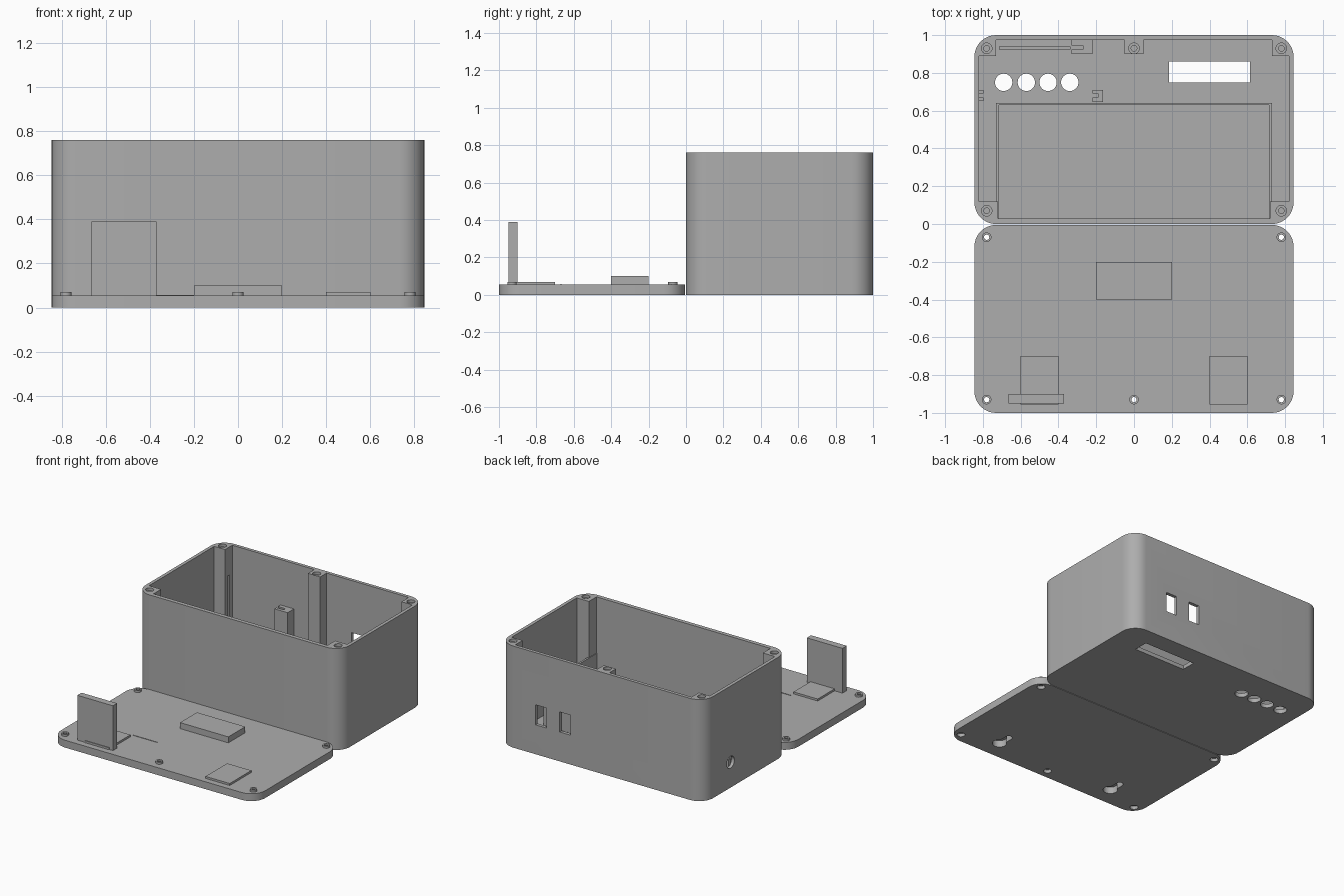
import bpy, bmesh, math
from mathutils import Matrix

if "Cube" in bpy.data.objects:
    bpy.data.objects.remove(bpy.data.objects["Cube"])

grey = bpy.data.materials.new("grey plastic")
grey.diffuse_color = (0.42, 0.42, 0.42, 1)
grey.use_nodes = True
grey.node_tree.nodes["Principled BSDF"].inputs["Base Color"].default_value = grey.diffuse_color


def prism(name, pts, z0, z1):
    """Extrude a flat outline from z0 to z1."""
    bm = bmesh.new()
    face = bm.faces.new([bm.verts.new((x, y, z0)) for x, y in pts])
    ext = bmesh.ops.extrude_face_region(bm, geom=[face])
    for v in ext["geom"]:
        if isinstance(v, bmesh.types.BMVert):
            v.co.z = z1
    bmesh.ops.recalc_face_normals(bm, faces=bm.faces)
    me = bpy.data.meshes.new(name)
    bm.to_mesh(me)
    bm.free()
    me.materials.append(grey)
    ob = bpy.data.objects.new(name, me)
    bpy.context.collection.objects.link(ob)
    return ob


def box(name, x0, x1, y0, y1, z0, z1):
    return prism(name, [(x0, y0), (x1, y0), (x1, y1), (x0, y1)], z0, z1)


def arc(cx, cy, r, a0, a1, n):
    return [(cx + r * math.cos(math.radians(a0 + (a1 - a0) * i / n)),
             cy + r * math.sin(math.radians(a0 + (a1 - a0) * i / n))) for i in range(n + 1)]


def disc(name, x, y, r, z0, z1, n=24):
    return prism(name, arc(x, y, r, 0, 360, n)[:-1], z0, z1)


def rounded(x, y0, y1, r):
    pts = []
    for cx, cy, a in ((x - r, y1 - r, 0), (r - x, y1 - r, 90),
                      (r - x, y0 + r, 180), (x - r, y0 + r, 270)):
        pts += arc(cx, cy, r, a, a + 90, 10)
    return pts


def cut(ob, *cutters, operation='DIFFERENCE'):
    bpy.context.view_layer.objects.active = ob
    for c in cutters:
        m = ob.modifiers.new("cut", 'BOOLEAN')
        m.operation, m.solver, m.object = operation, 'EXACT', c
        bpy.ops.object.modifier_apply(modifier=m.name)
        bpy.data.objects.remove(c)


H, FLOOR, LID = 0.76, 0.03, 0.055
screws = [(-0.78, 0.07), (0.78, 0.07), (-0.78, 0.93), (0.78, 0.93), (0, 0.93)]

# Case: rounded shell whose cavity outline leaves the screw posts standing
case = prism("case", rounded(0.845, 0.0, 1.0, 0.115), 0, H)
cavity = [(-0.72, 0.03), (0.72, 0.03), (0.72, 0.12), (0.82, 0.12), (0.82, 0.89),
          (0.73, 0.89), (0.73, 0.975), (0.05, 0.975), (0.05, 0.9), (-0.05, 0.9),
          (-0.05, 0.975), (-0.73, 0.975), (-0.73, 0.89), (-0.82, 0.89),
          (-0.82, 0.12), (-0.72, 0.12)]
cut(case, prism("cavity_cutter", cavity, FLOOR, H + 0.1))

# Screw holes with a recess for the lid bosses
for x, y in screws:
    cut(case, disc("pilot_cutter", x, y, 0.015, 0.4, H + 0.1),
        disc("recess_cutter", x, y, 0.028, H - 0.02, H + 0.1))

# Display window and four button holes in the floor
cut(case, box("window_cutter", 0.185, 0.615, 0.75, 0.86, -0.1, 0.1))
for x in (-0.69, -0.57, -0.455, -0.34):
    cut(case, disc("button_cutter", x, 0.75, 0.046, -0.1, 0.1, 32))

# Two socket openings in the back wall
for x in (0.3, 0.5):
    cut(case, box("socket_cutter", x - 0.045, x + 0.045, 0.96, 1.1, 0.22, 0.37))

# Round cable hole in the left wall
hole = disc("cable_cutter", 0, 0, 0.045, -0.1, 0.1)
hole.data.transform(Matrix.Translation((-0.845, 0.68, 0.19)) @ Matrix.Rotation(math.pi / 2, 4, 'Y'))
cut(case, hole)

# Slot in the back left post for a circuit board
cut(case, box("slot_cutter", -0.75, -0.72, 0.925, 0.945, FLOOR, 0.55))

# Tray walls inside the case
for s in (-1, 1):
    a, b = sorted((s * 0.715, s * 0.73))
    box("tray_side", a, b, 0.028, 0.64, FLOOR - 0.002, 0.34)
box("tray_back", -0.715, 0.715, 0.63, 0.64, FLOOR - 0.002, 0.34)

# Board holders on the back wall and a low rib between them
holder = box("board_holder", -0.33, -0.22, 0.9, 0.976, FLOOR - 0.002, 0.42)
cut(holder, box("holder_cutter", -0.4, -0.27, 0.925, 0.945, 0, 0.6))
box("board_rib", -0.715, -0.335, 0.925, 0.94, FLOOR - 0.002, 0.06)

# Clips that hold the cable socket
for y0 in (0.65, 0.69):
    box("socket_rail", -0.822, -0.797, y0, y0 + 0.02, FLOOR - 0.002, 0.2)
clip = box("socket_clip", -0.22, -0.165, 0.645, 0.71, FLOOR - 0.002, 0.2)
cut(clip, box("clip_cutter", -0.3, -0.19, 0.67, 0.69, 0, 0.5))

# Lid: rounded plate with hollow screw bosses
lid = prism("lid", rounded(0.845, -1.0, -0.005, 0.115), 0, LID)
for x, y in screws:
    cut(lid, disc("boss", x, -y, 0.025, 0.03, 0.07), operation='UNION')
# Covers over the hanging slots
for x in (-0.5, 0.5):
    cut(lid, box("slot_cover", x - 0.1, x + 0.1, -0.955, -0.7, 0.03, 0.07), operation='UNION')
for x, y in screws:
    cut(lid, disc("screw_cutter", x, -y, 0.014, -0.1, 0.2),
        disc("head_cutter", x, -y, 0.028, -0.1, 0.025))
# Keyhole shaped hanging slots in the underside
for x in (-0.5, 0.5):
    keyhole = arc(x, -0.85, 0.05, 120, 420, 20) + arc(x, -0.75, 0.025, 0, 180, 8)
    cut(lid, prism("keyhole_cutter", keyhole, -0.1, 0.05))

# Upright board stop, spacer block and thin strip on the lid
box("board_stop", -0.665, -0.37, -0.95, -0.9, 0.05, 0.39)
box("spacer_block", -0.2, 0.2, -0.4, -0.2, 0.05, 0.1)
box("thin_strip", -0.4, -0.2, -0.672, -0.666, 0.05, 0.058)

# Smooth the rounded surfaces only
for ob in bpy.context.scene.objects:
    ob.select_set(True)
bpy.context.view_layer.objects.active = case
bpy.ops.object.shade_smooth_by_angle(angle=math.radians(30))
